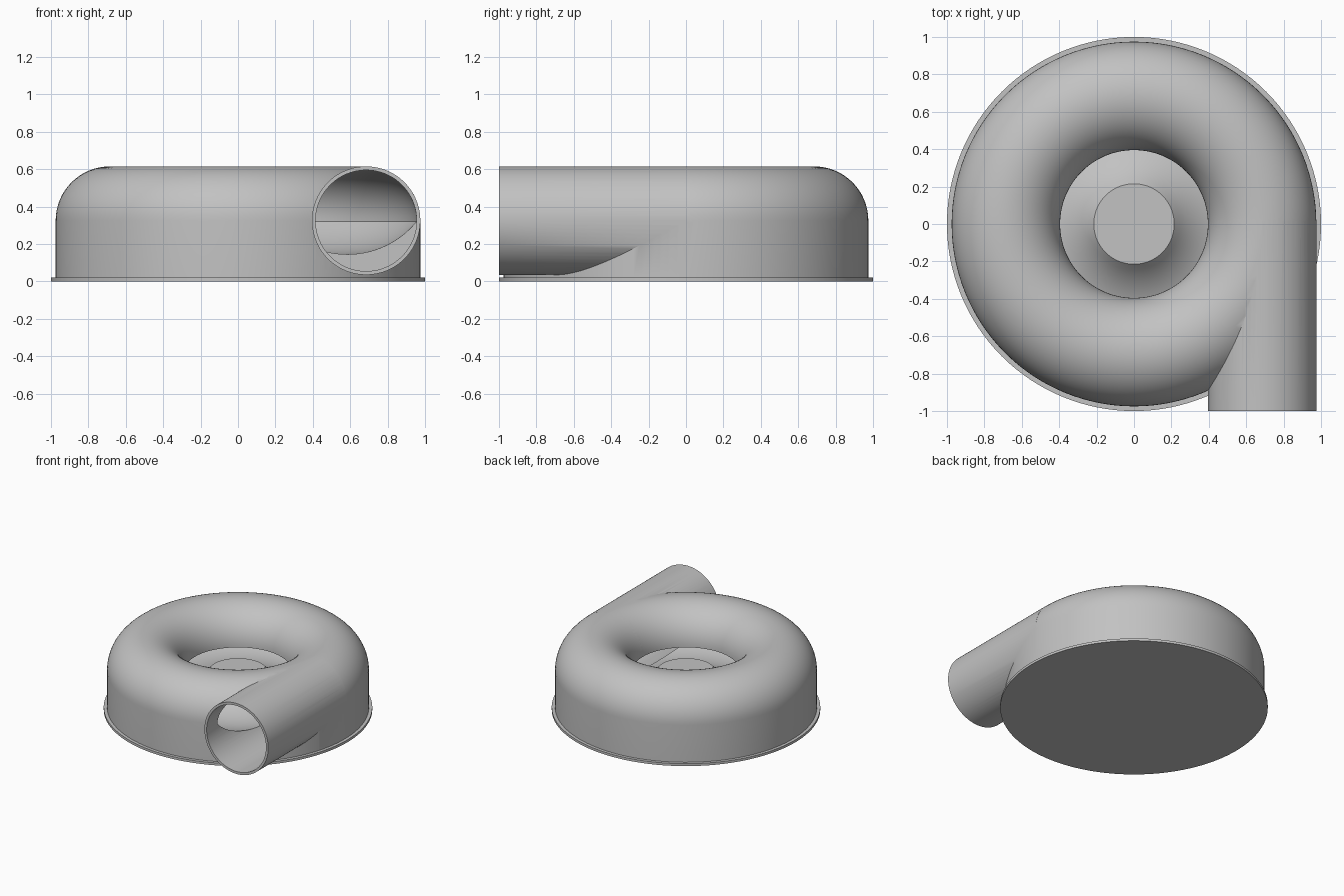
import bpy, bmesh, math
from mathutils import Vector, Matrix

if "Cube" in bpy.data.objects:
    bpy.data.objects.remove(bpy.data.objects["Cube"], do_unlink=True)

grey = bpy.data.materials.new("plain grey")
grey.use_nodes = True
COLOUR = (0.54, 0.54, 0.54, 1)
grey.diffuse_color = COLOUR
grey.node_tree.nodes["Principled BSDF"].inputs["Base Color"].default_value = COLOUR

RING, MID_Z = 0.685, 0.325      # centre line of the round channel
OUTER, INNER = 0.29, 0.27       # tube radii outside and inside
HUB, HUB_Z = 0.215, 0.32        # flat centre of the floor
FLOOR_Z = 0.145
WALL = RING + OUTER


def finish(name, bm):
    bmesh.ops.recalc_face_normals(bm, faces=bm.faces)
    mesh = bpy.data.meshes.new(name)
    bm.to_mesh(mesh)
    bm.free()
    mesh.materials.append(grey)
    obj = bpy.data.objects.new(name, mesh)
    bpy.context.collection.objects.link(obj)
    return obj


def lathe(name, profile, steps=128):
    """Spin a profile of (radius, height) points about the z axis."""
    bm = bmesh.new()
    verts = [bm.verts.new((r, 0, z)) for r, z in profile]
    edges = [bm.edges.new(pair) for pair in zip(verts, verts[1:])]
    bmesh.ops.spin(bm, geom=verts + edges, cent=(0, 0, 0), axis=(0, 0, 1),
                   angle=math.tau, steps=steps, use_duplicate=False)
    bmesh.ops.remove_doubles(bm, verts=bm.verts, dist=1e-5)
    return finish(name, bm)


def arch(radius, steps=32):
    """Upper half of the channel section, from outside to inside."""
    return [(RING + radius * math.cos(math.pi * i / steps),
             MID_Z + radius * math.sin(math.pi * i / steps))
            for i in range(steps + 1)]


def bowl(r0, r1, steps=24):
    """Shallow circular arc for the floor of the channel."""
    half, sag = (r1 - r0) / 2, HUB_Z - FLOOR_Z
    radius = (half ** 2 + sag ** 2) / (2 * sag)
    points = []
    for i in range(steps + 1):
        d = half * (2 * i / steps - 1)
        points.append((r0 + half + d,
                       FLOOR_Z + radius - math.sqrt(radius ** 2 - d ** 2)))
    return points


def rod(name, radius, y0, y1):
    """Cylinder along y at the outlet position."""
    bm = bmesh.new()
    place = Matrix.Translation((RING, (y0 + y1) / 2, MID_Z)) @ Matrix.Rotation(math.pi / 2, 4, "X")
    bmesh.ops.create_cone(bm, cap_ends=True, segments=80, radius1=radius,
                          radius2=radius, depth=y1 - y0, matrix=place)
    return finish(name, bm)


def combine(target, tool, operation):
    mod = target.modifiers.new(operation.lower(), "BOOLEAN")
    mod.operation, mod.solver, mod.object = operation, "EXACT", tool
    bpy.context.view_layer.objects.active = target
    bpy.ops.object.modifier_apply(modifier=mod.name)
    bpy.data.objects.remove(tool, do_unlink=True)


def smooth(obj):
    bpy.ops.object.select_all(action="DESELECT")
    obj.select_set(True)
    bpy.context.view_layer.objects.active = obj
    bpy.ops.object.shade_smooth_by_angle(angle=math.radians(30))


# Round flange under the casing
flange = lathe("base_flange", [(0, 0), (1, 0), (1, 0.02), (0, 0.02)])

# Casing: solid ring with a straight outer wall, joined to the outlet pipe
casing = lathe("volute_casing", [(0, 0.015), (WALL, 0.015)] + arch(OUTER) + [(0, MID_Z)])
combine(casing, rod("outlet_pipe", OUTER, -1, 0.02), "UNION")

# Hollow channel with a dished floor, open at the middle
lip = RING - OUTER + 0.0001
cavity = lathe("channel_cutter",
               [(0, HUB_Z)] + bowl(HUB, RING + INNER) + arch(INNER)
               + [(lip, MID_Z), (lip, 0.4), (0, 0.4)])
combine(casing, cavity, "DIFFERENCE")

# Bore of the outlet pipe
combine(casing, rod("bore_cutter", INNER, -1.1, 0.02), "DIFFERENCE")

for part in (flange, casing):
    smooth(part)
